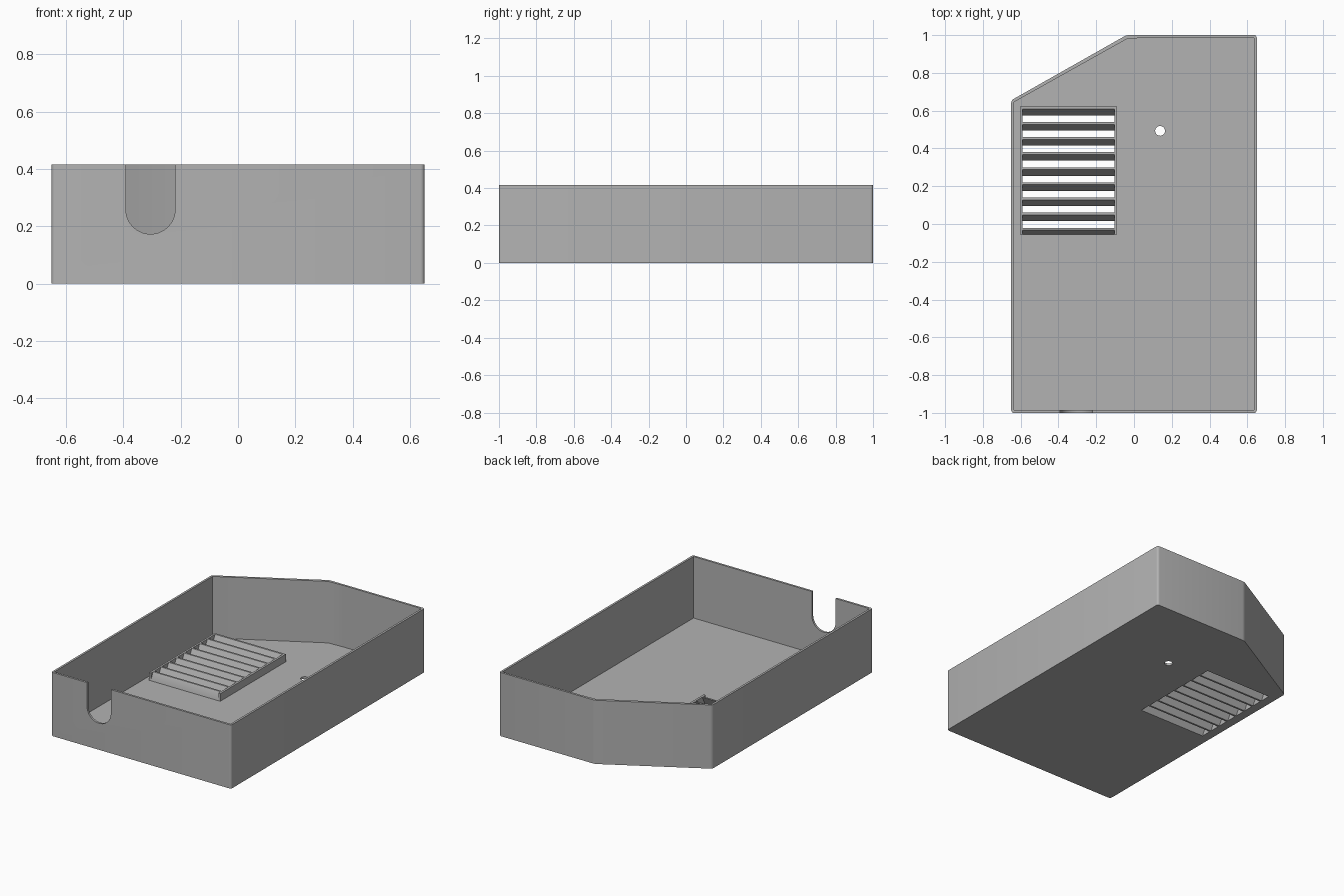
import bpy, bmesh, math
from mathutils import Vector

if "Cube" in bpy.data.objects:
    bpy.data.objects.remove(bpy.data.objects["Cube"], do_unlink=True)

HEIGHT, FLOOR, WALL = 0.416, 0.014, 0.014
VENT_TOP = 0.064

grey = bpy.data.materials.new("plain grey")
grey.use_nodes = True
colour = (0.45, 0.45, 0.45, 1)
grey.diffuse_color = colour
grey.node_tree.nodes["Principled BSDF"].inputs["Base Color"].default_value = colour


def prism(name, points, axis, low, high):
    """Extrude a flat outline along z, y or x."""
    place = {"z": lambda a, b, h: (a, b, h),
             "y": lambda a, b, h: (a, h, b),
             "x": lambda a, b, h: (h, a, b)}[axis]
    bm = bmesh.new()
    face = bm.faces.new([bm.verts.new(place(a, b, low)) for a, b in points])
    new = bmesh.ops.extrude_face_region(bm, geom=[face])["geom"]
    shift = Vector(place(0, 0, high - low))
    bmesh.ops.translate(bm, vec=shift, verts=[g for g in new if isinstance(g, bmesh.types.BMVert)])
    bmesh.ops.recalc_face_normals(bm, faces=bm.faces)
    mesh = bpy.data.meshes.new(name)
    bm.to_mesh(mesh)
    bm.free()
    mesh.materials.append(grey)
    obj = bpy.data.objects.new(name, mesh)
    bpy.context.collection.objects.link(obj)
    return obj


def apply_modifiers(obj):
    bpy.context.view_layer.update()
    graph = bpy.context.evaluated_depsgraph_get()
    mesh = bpy.data.meshes.new_from_object(obj.evaluated_get(graph))
    obj.modifiers.clear()
    obj.data = mesh


def combine(target, other, operation):
    mod = target.modifiers.new("combine", "BOOLEAN")
    mod.operation, mod.solver, mod.object = operation, "EXACT", other
    apply_modifiers(target)
    bpy.data.objects.remove(other, do_unlink=True)


def rectangle(x0, x1, y0, y1):
    return [(x0, y0), (x1, y0), (x1, y1), (x0, y1)]


def arc(cx, cy, r, start, end, steps):
    angles = [math.radians(start + (end - start) * i / steps) for i in range(steps + 1)]
    return [(cx + r * math.cos(a), cy + r * math.sin(a)) for a in angles]


# Tray body: rounded vertical corners, one corner cut off
outline = [(-0.65, -1), (0.65, -1), (0.65, 1), (-0.04, 1), (-0.65, 0.655)]
tray = prism("tray", outline, "z", 0, HEIGHT)
bm = bmesh.new()
bm.from_mesh(tray.data)
uprights = [e for e in bm.edges if abs(e.verts[0].co.z - e.verts[1].co.z) > 0.1]
bmesh.ops.bevel(bm, geom=uprights, offset=0.014, segments=4, profile=0.5, affect="EDGES")
bm.to_mesh(tray.data)
bm.free()

# Hollow inside
x_in, y_in = 0.65 - WALL, 1 - WALL
inside = [(-x_in, -y_in), (x_in, -y_in), (x_in, y_in), (0.07, y_in),
          (-0.035, 0.981), (-x_in, 0.645)]
combine(tray, prism("hollow", inside, "z", FLOOR, 1), "DIFFERENCE")

# Cable notch in the front wall
notch = arc(-0.305, 0.259, 0.086, 180, 360, 20) + [(-0.219, 1), (-0.391, 1)]
combine(tray, prism("notch", notch, "y", -1.1, -0.95), "DIFFERENCE")

# Round hole in the floor
hole = arc(0.138, 0.493, 0.026, 0, 345, 23)
combine(tray, prism("hole", hole, "z", -0.1, 0.1), "DIFFERENCE")

# Raised vent block on the floor, cut by slanted slots
block = rectangle(-0.604, -0.089, -0.056, 0.621)
combine(tray, prism("vent_block", block, "z", FLOOR / 2, VENT_TOP), "UNION")
slope = 0.033 / VENT_TOP
for k in range(9):
    back = 0.608 - 0.08 * k
    low = -0.02 if k < 8 else FLOOR + 0.0005
    high = VENT_TOP + 0.02
    slot = []
    for z, ends in ((low, (0.068, 0)), (high, (0, 0.068))):
        slot += [(back - d + (z - VENT_TOP) * slope, z) for d in ends]
    combine(tray, prism("slot", slot, "x", -0.591, -0.103), "DIFFERENCE")

# Smooth the curves, keep the edges sharp
bpy.ops.object.select_all(action="DESELECT")
tray.select_set(True)
bpy.context.view_layer.objects.active = tray
bpy.ops.object.shade_smooth_by_angle(angle=math.radians(30))
